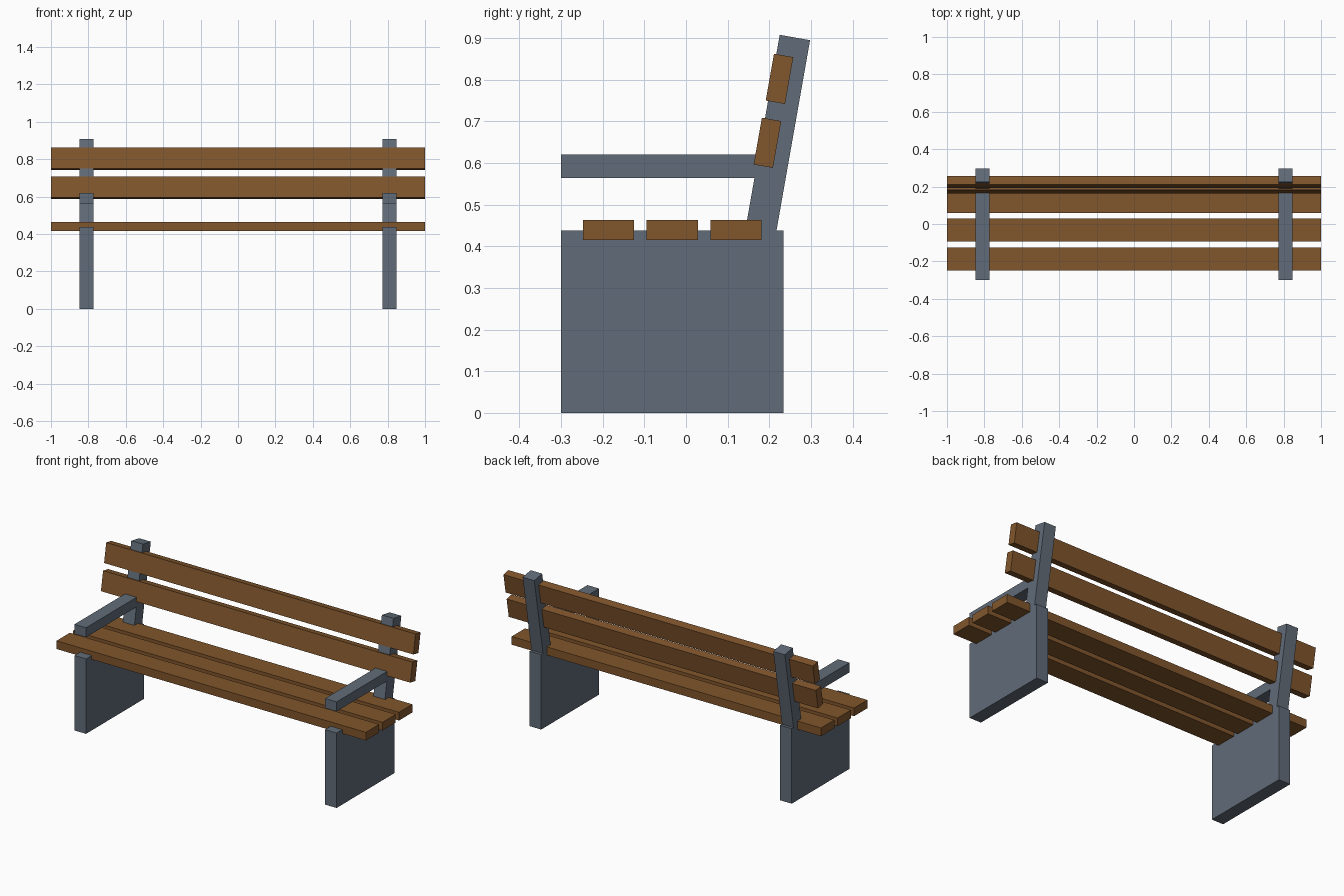
import bpy
import math

cube = bpy.data.objects.get("Cube")
if cube:
    bpy.data.objects.remove(cube, do_unlink=True)


def make_material(name, colour):
    mat = bpy.data.materials.new(name)
    mat.use_nodes = True
    mat.diffuse_color = colour
    mat.node_tree.nodes["Principled BSDF"].inputs["Base Color"].default_value = colour
    return mat


WOOD = make_material("brown_wood", (0.22, 0.092, 0.025, 1))
METAL = make_material("blue_grey_frame", (0.12, 0.15, 0.19, 1))
LEAN = math.radians(-10)


def box(name, centre, size, mat, tilt=0.0):
    bpy.ops.mesh.primitive_cube_add(size=1, location=centre, rotation=(tilt, 0, 0))
    obj = bpy.context.object
    obj.name = name
    obj.data.name = name
    obj.scale = size
    obj.data.materials.append(mat)
    return obj


# Side frames: solid leg panel, leaning back post and armrest
WIDTH = 0.075
for side, x in (("left", 0.81), ("right", -0.81)):
    box(f"{side}_leg_panel", (x, -0.033, 0.219), (WIDTH, 0.534, 0.438), METAL)
    box(f"{side}_back_post", (x, 0.218, 0.655), (WIDTH, 0.074, 0.5), METAL, LEAN)
    box(f"{side}_armrest", (x, -0.05, 0.592), (WIDTH, 0.5, 0.056), METAL)

# Seat slats
for name, y in (("front", -0.186), ("middle", -0.033), ("rear", 0.12)):
    box(f"{name}_seat_slat", (0, y, 0.439), (2, 0.123, 0.048), WOOD)

# Backrest slats, tilted with the posts
for name, y, z in (("lower", 0.1955, 0.6485), ("upper", 0.2245, 0.802)):
    box(f"{name}_back_slat", (0, y, z), (2, 0.047, 0.114), WOOD, LEAN)
